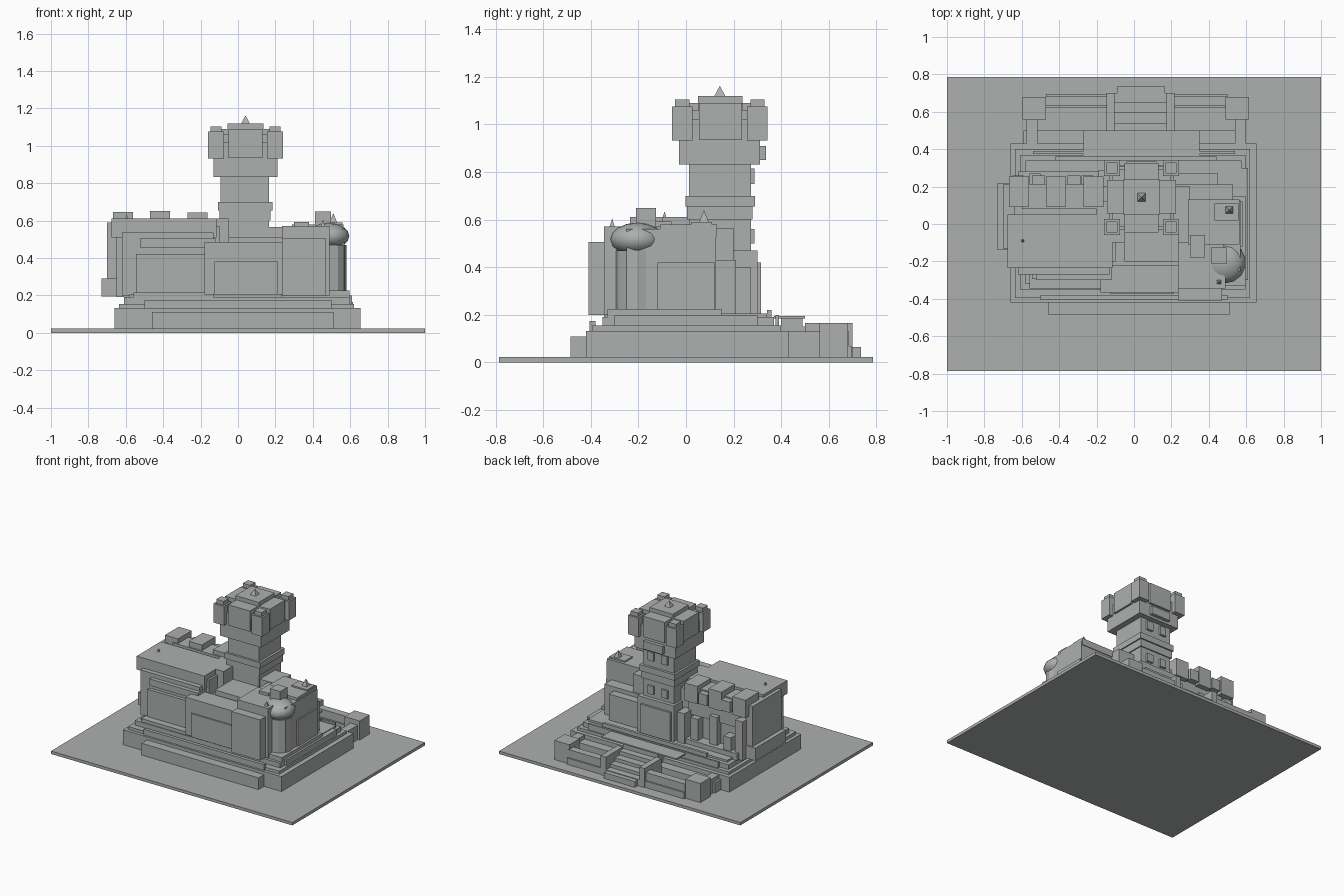
import bpy, math

if "Cube" in bpy.data.objects:
    bpy.data.objects.remove(bpy.data.objects["Cube"])

stone = bpy.data.materials.new("grey stone")
stone.diffuse_color = (0.42, 0.43, 0.43, 1)
stone.use_nodes = True
stone.node_tree.nodes["Principled BSDF"].inputs["Base Color"].default_value = stone.diffuse_color


def finish(ob, name):
    ob.name = name
    ob.data.materials.append(stone)
    return ob


def box(name, x, y, z):
    """Box from (min, max) pairs on each axis."""
    c = [(a + b) / 2 for a, b in (x, y, z)]
    bpy.ops.mesh.primitive_cube_add(size=1, location=c)
    ob = bpy.context.object
    ob.scale = [b - a for a, b in (x, y, z)]
    bpy.ops.object.transform_apply(location=False, rotation=False, scale=True)
    return finish(ob, name)


def spike(name, x, y, z0, z1, w):
    bpy.ops.mesh.primitive_cone_add(vertices=4, radius1=w / math.sqrt(2), radius2=0,
                                    depth=z1 - z0, location=(x, y, (z0 + z1) / 2),
                                    rotation=(0, 0, math.pi / 4))
    return finish(bpy.context.object, name)


# Ground slab and stepped plinth
box("ground_slab", (-1, 1), (-.785, .785), (0, .022))
box("plinth_lower", (-.66, .655), (-.42, .43), (.02, .133))
box("front_step", (-.46, .51), (-.485, -.41), (.02, .11))
box("plinth_middle", (-.635, .62), (-.395, .40), (.13, .155))
box("plinth_front_strip", (-.50, .50), (-.405, -.38), (.13, .175))
box("plinth_upper", (-.61, .595), (-.35, .37), (.15, .19))
box("plinth_top", (-.58, .575), (-.32, .34), (.19, .205))
box("rear_kerb_long", (-.54, .54), (.375, .39), (.15, .2))
box("rear_kerb_short", (-.42, .44), (.34, .36), (.19, .22))
box("right_kerb", (.575, .61), (-.30, .30), (.15, .2))

# Rear terrace, walls and corner posts
box("rear_terrace", (-.59, .58), (.42, .50), (.02, .10))
box("terrace_landing", (-.27, .35), (.37, .50), (.185, .195))
box("landing_support", (-.11, .18), (.40, .49), (.02, .187))
for s, x0, x1 in (("left", -.595, -.47), ("right", .49, .615)):
    box(s + "_corner_post", (x0, x1), (.56, .68), (.02, .165))
for s, x0, x1 in (("left", -.47, -.13), ("right", .19, .50)):
    box(s + "_rear_wall", (x0, x1), (.63, .685), (.02, .13))
    box(s + "_rear_wall_base", (x0, x1), (.62, .695), (.02, .07))
for s, x0, x1 in (("left", -.575, -.515), ("right", .54, .60)):
    box(s + "_side_wall", (x0, x1), (.42, .57), (.02, .13))
for s, x in (("left", -.125), ("right", .195)):
    box(s + "_stair_cheek", (x - .022, x + .022), (.50, .70), (.02, .165))
for i, (y1, z1) in enumerate(((.54, .15), (.595, .12), (.65, .095), (.70, .07))):
    box(f"stair_{i}", (-.105, .175), (y1 - .06, y1), (.02, z1))
box("stair_foot", (-.09, .165), (.69, .735), (.02, .065))

# Left wing
box("left_wing_body", (-.65, -.10), (-.20, .20), (.19, .57))
box("left_wing_roof", (-.675, -.115), (-.235, .05), (.51, .61))
box("left_wing_front_upper", (-.62, -.13), (-.27, -.15), (.20, .535))
box("left_wing_front_cornice", (-.525, -.12), (-.30, -.2), (.455, .505))
box("left_wing_front_panel", (-.545, -.145), (-.295, -.2), (.20, .42))
box("left_wing_front_foot", (-.56, -.13), (-.345, -.2), (.185, .215))
box("left_side_block", (-.70, -.64), (-.13, .21), (.29, .59))
box("left_side_foot", (-.73, -.64), (-.14, .22), (.195, .29))
box("left_link", (-.20, -.05), (-.10, .12), (.19, .61))
spike("roof_pin", -.595, -.09, .61, .635, .015)

# Chimney row along the rear of the left wing
box("chimney_ridge", (-.60, -.17), (.08, .215), (.40, .61))
for i, (x, z) in enumerate(((-.615, .645), (-.417, .652), (-.217, .642))):
    box(f"chimney_{i}", (x - .054, x + .054), (.09, .253), (.51, z))
for i, x in enumerate((-.51, -.32)):
    box(f"chimney_link_{i}", (x - .035, x + .035), (.10, .26), (.52, .60))
for i, (x, y, z) in enumerate(((-.62, .26, .48), (-.53, .27, .34), (-.40, .25, .45),
                               (-.25, .26, .40), (-.16, .29, .43))):
    box(f"rear_buttress_{i}", (x - .03, x + .03), (.17, y), (.19, z))
box("rear_wall_foot", (-.62, -.12), (.17, .28), (.19, .24))

# Central hall
box("central_hall", (-.12, .30), (-.30, .20), (.19, .45))
box("central_front_block", (-.18, .235), (-.365, -.22), (.205, .485))
box("central_front_panel", (-.125, .21), (-.375, -.35), (.205, .38))
box("central_rear_roof", (-.05, .29), (-.20, .06), (.40, .51))

# Right wing
box("right_front_block", (.235, .47), (-.41, -.20), (.20, .505))
box("right_front_post", (.465, .49), (-.345, -.28), (.2, .57))
box("right_wing_body", (.235, .57), (-.25, .125), (.195, .56))
box("right_wing_roof", (.29, .565), (-.11, .13), (.53, .58))
box("right_wing_front_roof", (.235, .48), (-.345, -.10), (.49, .57))
box("right_wing_roof_step", (.30, .38), (-.18, -.06), (.57, .592))
box("right_inner_block", (.16, .30), (.02, .20), (.19, .565))
box("right_side_panel", (.55, .58), (-.12, .12), (.225, .42))
box("right_rear_block", (.22, .53), (.10, .21), (.19, .43))
box("right_rear_low_block", (.20, .45), (.15, .27), (.19, .40))
box("right_foot", (.23, .595), (-.33, .15), (.19, .225))
box("roof_block", (.412, .497), (-.21, -.125), (.55, .648))
box("spike_base", (.43, .56), (.02, .11), (.57, .59))
spike("roof_spike", .51, .075, .57, .64, .055)
spike("small_spike", .455, -.31, .565, .605, .025)

# Round corner turret with a bulging cap
bpy.ops.mesh.primitive_cylinder_add(vertices=12, radius=.09, depth=.27,
                                    location=(.49, -.205, .335))
finish(bpy.context.object, "turret_shaft")
bpy.ops.mesh.primitive_uv_sphere_add(segments=14, ring_count=8, radius=1,
                                     location=(.485, -.205, .517))
cap = finish(bpy.context.object, "turret_cap")
cap.scale = (.113, .113, .07)
bpy.ops.object.transform_apply(location=False, rotation=False, scale=True)
bpy.ops.object.shade_smooth_by_angle(angle=math.radians(35))

# Main keep: shaft, bands and overhanging head
box("keep_base", (-.11, .19), (.0, .30), (.19, .47))
box("keep_rear_base", (-.09, .16), (.2, .315), (.19, .42))
box("keep_shaft", (-.093, .167), (.012, .272), (.40, .84))
box("keep_band", (-.108, .184), (-.003, .29), (.655, .70))
box("keep_neck_band", (-.10, .175), (.005, .28), (.60, .66))
box("keep_head", (-.13, .21), (-.03, .31), (.832, 1.02))
box("keep_head_upper", (-.115, .195), (-.015, .295), (1.0, 1.06))
box("keep_top", (-.057, .137), (.05, .238), (1.0, 1.12))
box("keep_parapet_x", (-.145, .225), (.055, .235), (.935, 1.09))
box("keep_parapet_y", (-.05, .13), (-.045, .325), (.935, 1.09))
spike("keep_spike", .04, .142, 1.12, 1.162, .045)
for i in (-1, 1):
    for j in (-1, 1):
        x, y = .04 + i * .158, .142 + j * .158
        box("corner_turret", (x - .043, x + .043), (y - .043, y + .043), (.932, 1.075))
        box("corner_turret_cap", (x - .03, x + .03), (y - .03, y + .03), (1.07, 1.104))

# Windows on the rear of the keep
for x in (-.02, .095):
    box("keep_window_low", (x - .025, x + .025), (.26, .287), (.50, .56))
    box("keep_window_high", (x - .025, x + .025), (.26, .287), (.75, .815))
box("keep_head_sill", (-.04, .12), (.30, .335), (.85, .91))
